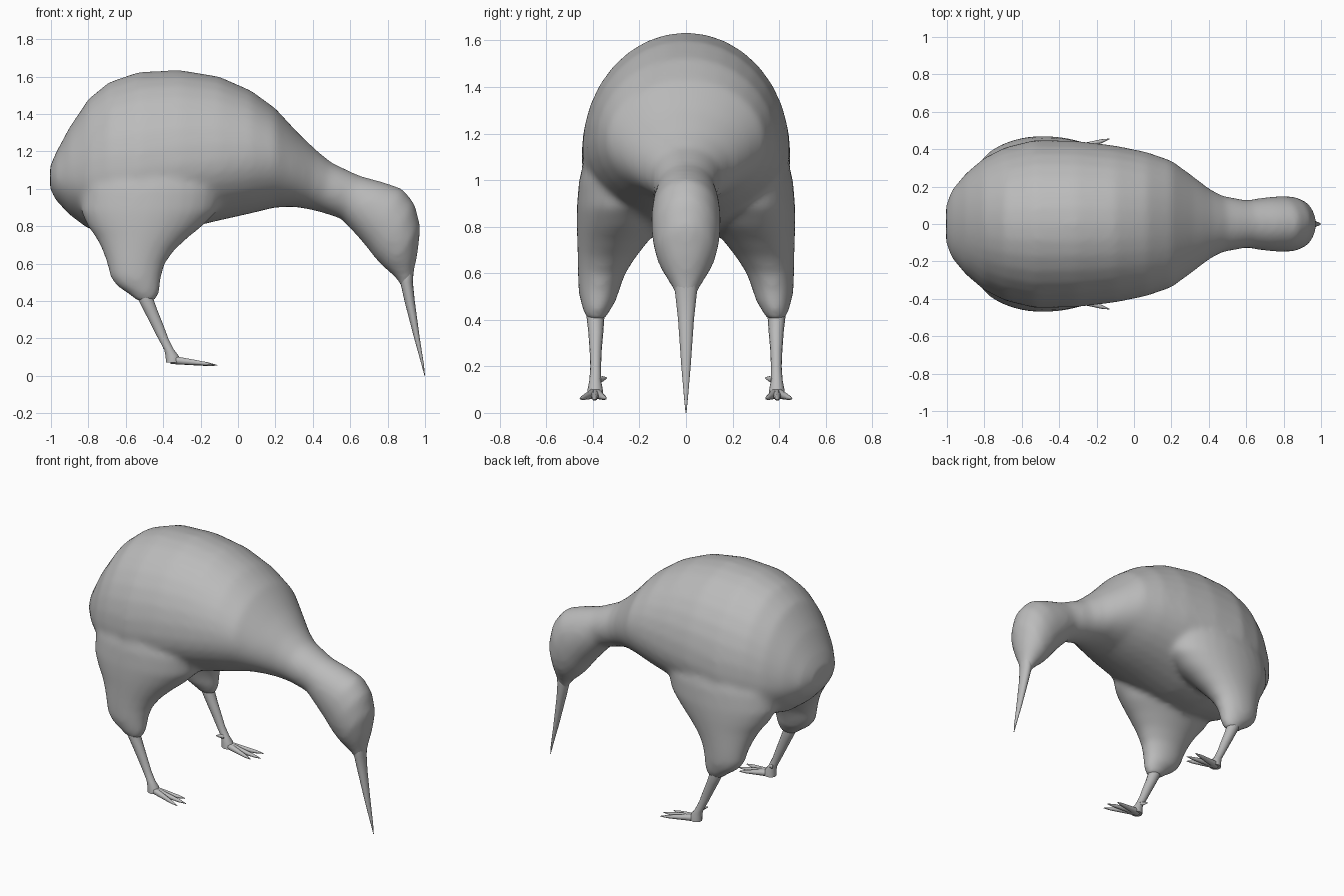
import bpy, bmesh, math
from mathutils import Vector as V

grey = bpy.data.materials.new("warm grey")
grey.diffuse_color = (0.5, 0.5, 0.5, 1)


def loft(bm, rings, n=24):
    """Skin rings of (centre, side, up, down) vectors and cap both ends."""
    loops = []
    for c, side, up, down in rings:
        loop = []
        for i in range(n):
            a = 2 * math.pi * i / n
            s = math.sin(a)
            loop.append(bm.verts.new(c + side * math.cos(a) + (up * s if s > 0 else down * -s)))
        loops.append(loop)
    faces = [bm.faces.new(loops[0]), bm.faces.new(loops[-1])]
    for p, q in zip(loops, loops[1:]):
        for i in range(n):
            j = (i + 1) % n
            faces.append(bm.faces.new((p[i], p[j], q[j], q[i])))
    bmesh.ops.recalc_face_normals(bm, faces=faces)


def finish(bm, name):
    me = bpy.data.meshes.new(name)
    bm.to_mesh(me)
    bm.free()
    for p in me.polygons:
        p.use_smooth = len(p.vertices) == 4
    me.materials.append(grey)
    ob = bpy.data.objects.new(name, me)
    bpy.context.collection.objects.link(ob)
    return ob


def upright(tx, tz, bx, bz, w, f):
    """Egg section between a top point and a bottom point."""
    t, b = V((tx, 0, tz)), V((bx, 0, bz))
    c = b.lerp(t, f)
    return c, V((0, w, 0)), t - c, b - c


def flat(z, x0, x1, y0, y1, s=1):
    """Level section between x and y limits."""
    up = V(((x1 - x0) / 2, 0, 0))
    return V(((x0 + x1) / 2, s * (y0 + y1) / 2, z)), V((0, s * (y1 - y0) / 2, 0)), up, -up


def cross(x, y, z, w, h):
    """Section facing along x."""
    up = V((0, 0, h))
    return V((x, y, z)), V((0, w, 0)), up, -up


# body, neck, head and thighs, fused into one soft skin
torso = [
    (-1.005, 1.12, -1.005, 1.00, .10, .5), (-.975, 1.19, -.975, .94, .18, .45),
    (-.90, 1.33, -.90, .86, .27, .42), (-.80, 1.48, -.80, .785, .355, .4),
    (-.69, 1.57, -.69, .765, .41, .4), (-.53, 1.625, -.53, .75, .45, .4),
    (-.31, 1.635, -.31, .78, .445, .41), (-.10, 1.60, -.10, .83, .42, .42),
    (.07, 1.525, .07, .868, .385, .46), (.20, 1.43, .20, .90, .34, .5),
    (.32, 1.30, .30, .903, .26, .5), (.42, 1.205, .38, .89, .19, .5),
    (.50, 1.14, .44, .875, .152, .5), (.65, 1.07, .55, .84, .127, .5),
    (.78, 1.035, .63, .755, .143, .5), (.88, 1.0, .69, .685, .15, .5),
    (.945, .92, .735, .625, .148, .5), (.975, .80, .79, .57, .13, .5),
    (.965, .68, .835, .53, .09, .5), (.945, .57, .862, .495, .052, .5),
    (.932, .49, .88, .455, .038, .5),
]
thigh = [
    (1.15, -.75, -.15, .12, .42), (1.0, -.83, -.08, .08, .46), (.88, -.84, -.11, .08, .47),
    (.80, -.805, -.19, .11, .47), (.74, -.76, -.265, .16, .468), (.67, -.725, -.34, .215, .466),
    (.60, -.70, -.39, .26, .465), (.53, -.685, -.41, .285, .463), (.48, -.65, -.415, .30, .455),
    (.44, -.59, -.42, .325, .442), (.395, -.535, -.445, .35, .425),
]
bm = bmesh.new()
loft(bm, [upright(*r) for r in torso], 32)
for s in (1, -1):
    loft(bm, [flat(*r, s) for r in thigh], 28)
body = finish(bm, "body")
rm = body.modifiers.new("fuse", 'REMESH')
rm.mode = 'VOXEL'
rm.voxel_size = 0.017
rm.use_smooth_shade = True
sm = body.modifiers.new("soften", 'SMOOTH')
sm.factor = 0.5
sm.iterations = 14

# long beak
bm = bmesh.new()
loft(bm, [flat(z, a, b, -w, w) for z, a, b, w in (
    (.62, .885, .94, .04), (.55, .868, .938, .05), (.50, .868, .935, .045), (.40, .89, .945, .034),
    (.20, .942, .972, .02), (.06, .981, .994, .008), (.0, .997, 1.0, .002))], 16)
finish(bm, "beak")

shank = [
    (.50, -.55, -.47, .352, .425), (.42, -.54, -.455, .35, .428), (.35, -.505, -.43, .355, .42),
    (.27, -.464, -.398, .362, .414), (.20, -.428, -.372, .365, .411), (.14, -.395, -.342, .365, .415),
    (.105, -.388, -.315, .358, .422), (.07, -.386, -.31, .355, .425),
]
toes = [(-.11, .393, .056), (-.13, .455, .06), (-.15, .343, .06)]
for s, tag in ((1, "left"), (-1, "right")):
    # lower leg
    bm = bmesh.new()
    loft(bm, [flat(*r, s) for r in shank], 14)
    finish(bm, "lower_leg_" + tag)
    # three front toes and a small hind claw
    bm = bmesh.new()
    for x, y, z in toes:
        root = V((-.36, s * .39, .086))
        tip = V((x, s * y, z))
        rings = []
        for t, w, h in ((0, .024, .024), (.3, .019, .019), (.6, .014, .014), (.8, .011, .01), (1, .002, .002)):
            p = root.lerp(tip, t)
            rings.append(cross(p.x, p.y, p.z, w, h))
        loft(bm, rings, 10)
    loft(bm, [cross(-.40, s * .343, .15, .003, .004), cross(-.385, s * .358, .146, .008, .012),
              cross(-.36, s * .375, .14, .012, .014)], 8)
    finish(bm, "foot_" + tag)
    # tiny eye
    bm = bmesh.new()
    bmesh.ops.create_uvsphere(bm, u_segments=12, v_segments=8, radius=.012)
    bmesh.ops.translate(bm, verts=bm.verts, vec=(.88, s * .075, .61))
    finish(bm, "eye_" + tag)
